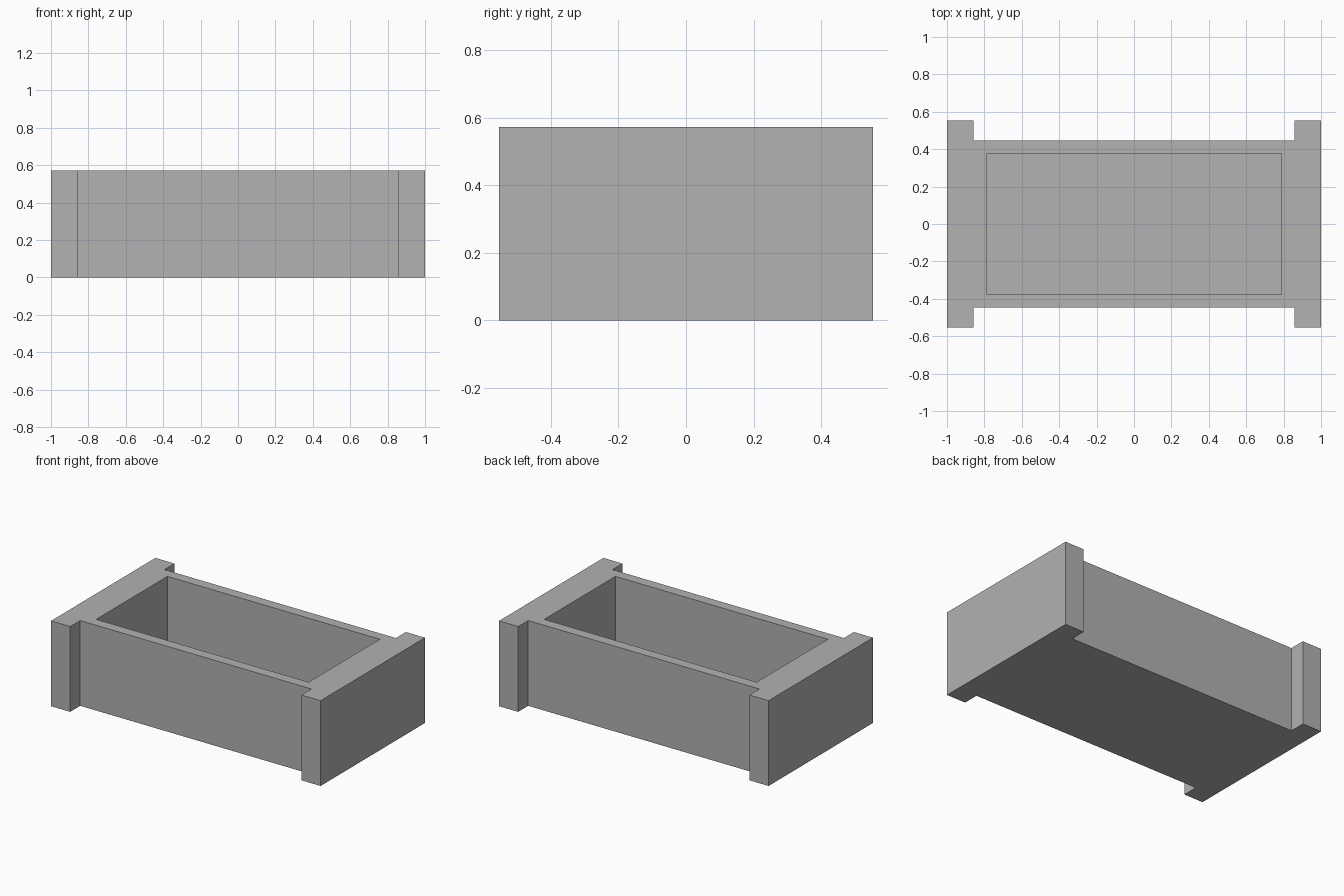
import bpy
import bmesh

default = bpy.data.objects.get("Cube")
if default:
    bpy.data.objects.remove(default, do_unlink=True)

HEIGHT = 0.572
FLOOR = 0.07

grey = bpy.data.materials.new("plain_grey")
grey.use_nodes = True
colour = (0.445, 0.445, 0.445, 1)
grey.diffuse_color = colour
grey.node_tree.nodes["Principled BSDF"].inputs["Base Color"].default_value = colour


def prism(name, outline, bottom, top):
    """Extrude a closed flat outline between two heights."""
    bm = bmesh.new()
    face = bm.faces.new([bm.verts.new((x, y, bottom)) for x, y in outline])
    moved = bmesh.ops.extrude_face_region(bm, geom=[face])["geom"]
    verts = [v for v in moved if isinstance(v, bmesh.types.BMVert)]
    bmesh.ops.translate(bm, verts=verts, vec=(0, 0, top - bottom))
    bmesh.ops.recalc_face_normals(bm, faces=bm.faces)
    mesh = bpy.data.meshes.new(name)
    bm.to_mesh(mesh)
    bm.free()
    mesh.materials.append(grey)
    obj = bpy.data.objects.new(name, mesh)
    bpy.context.collection.objects.link(obj)
    return obj


def mirrored(quarter):
    """Repeat one quarter of an outline around both axes."""
    half = quarter + [(-x, y) for x, y in reversed(quarter)]
    return half + [(-x, -y) for x, y in half]


# Box with corner posts standing proud of the long sides
box = prism("planter_box",
            mirrored([(1, 0.553), (0.858, 0.553), (0.858, 0.447)]), 0, HEIGHT)

# Open cavity cut down to the floor
cavity = prism("cavity_cutter", mirrored([(0.788, 0.377)]), FLOOR, HEIGHT + 0.1)
cavity.hide_render = True
cavity.hide_set(True)

cut = box.modifiers.new("cavity", "BOOLEAN")
cut.operation = "DIFFERENCE"
cut.solver = "EXACT"
cut.object = cavity

# Bake the cut and drop the cutter
bpy.context.view_layer.objects.active = box
box.select_set(True)
bpy.ops.object.modifier_apply(modifier=cut.name)
bpy.data.objects.remove(cavity, do_unlink=True)
